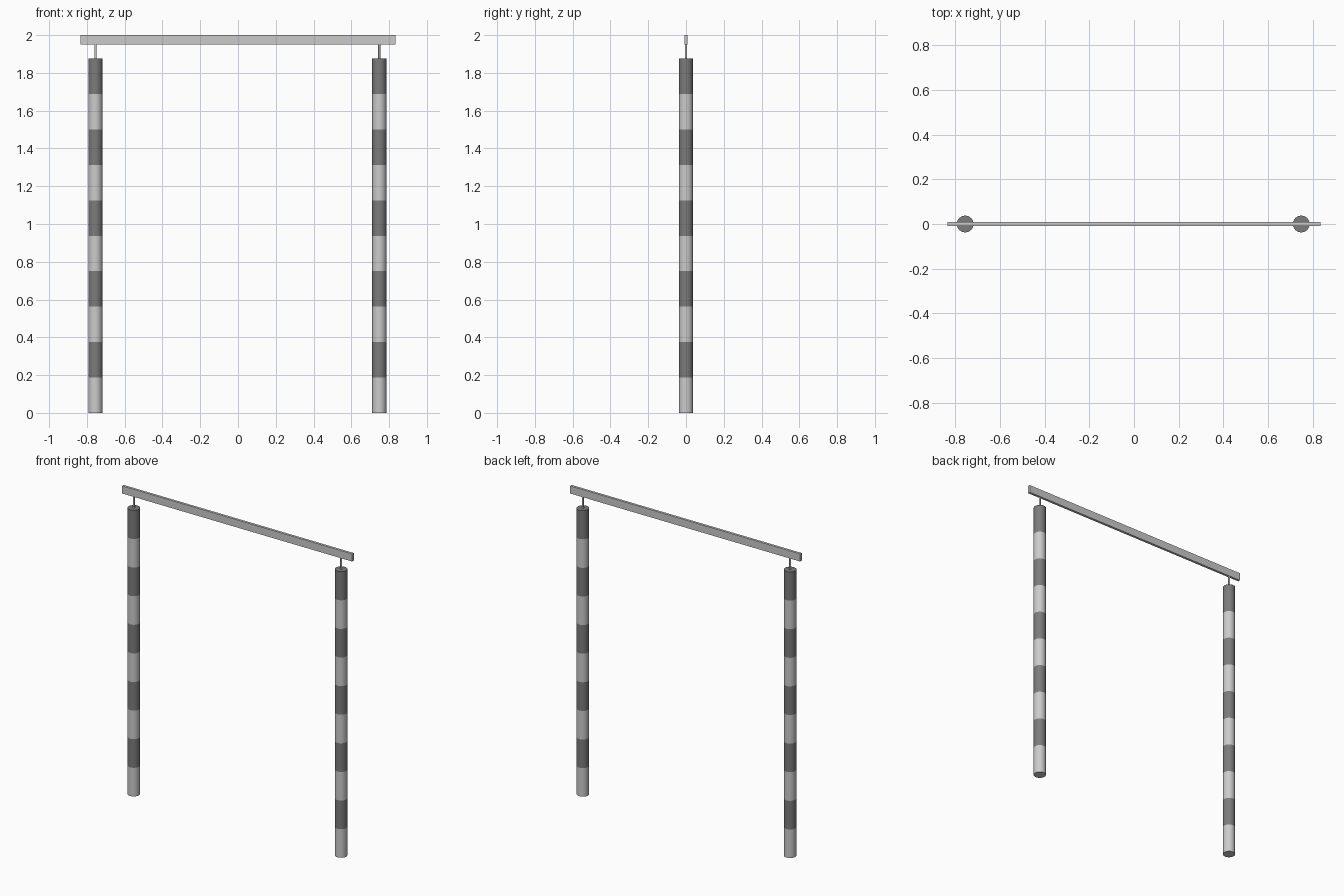
import bpy, bmesh, math

if "Cube" in bpy.data.objects:
    bpy.data.objects.remove(bpy.data.objects["Cube"])

POLE_R, BAND_H, BANDS, SIDES = 0.0375, 0.1875, 10, 32
POLE_TOP = BAND_H * BANDS


def paint(name, value):
    mat = bpy.data.materials.new(name)
    mat.diffuse_color = (value, value, value, 1)
    mat.use_nodes = True
    mat.node_tree.nodes["Principled BSDF"].inputs["Base Color"].default_value = mat.diffuse_color
    return mat


light, dark = paint("light_grey", 0.8), paint("dark_grey", 0.2)


def smooth(obj):
    bpy.ops.object.select_all(action='DESELECT')
    obj.select_set(True)
    bpy.context.view_layer.objects.active = obj
    bpy.ops.object.shade_smooth_by_angle(angle=math.radians(35))


def striped_pole(name, x):
    # One continuous tube: a base disc extruded band by band
    bm = bmesh.new()
    bmesh.ops.create_circle(bm, cap_ends=True, radius=POLE_R, segments=SIDES)
    ring = bm.edges[:]
    for i in range(BANDS):
        geom = bmesh.ops.extrude_edge_only(bm, edges=ring)["geom"]
        verts = [g for g in geom if isinstance(g, bmesh.types.BMVert)]
        for f in geom:
            if isinstance(f, bmesh.types.BMFace):
                f.material_index = i % 2
        bmesh.ops.translate(bm, verts=verts, vec=(0, 0, BAND_H))
        ring = [e for e in geom if isinstance(e, bmesh.types.BMEdge)
                and all(v in verts for v in e.verts)]
    for f in bmesh.ops.contextual_create(bm, geom=ring)["faces"]:
        f.material_index = 1
    bmesh.ops.recalc_face_normals(bm, faces=bm.faces[:])
    mesh = bpy.data.meshes.new(name)
    bm.to_mesh(mesh)
    bm.free()
    mesh.materials.append(light)
    mesh.materials.append(dark)
    obj = bpy.data.objects.new(name, mesh)
    obj.location.x = x
    bpy.context.collection.objects.link(obj)
    smooth(obj)


# Posts, each with a thin pin carrying the bar
for side, x in (("left", -0.755), ("right", 0.748)):
    striped_pole(side + "_pole", x)
    bpy.ops.mesh.primitive_cylinder_add(
        vertices=16, radius=0.006, depth=1.955 - POLE_TOP,
        location=(x, 0, (1.955 + POLE_TOP) / 2))
    pin = bpy.context.object
    pin.name = side + "_pin"
    smooth(pin)

# Flat crossbar
bpy.ops.mesh.primitive_cube_add(size=1, location=(0, 0, 1.975))
bar = bpy.context.object
bar.name = "crossbar"
bar.scale = (1.668, 0.016, 0.05)
